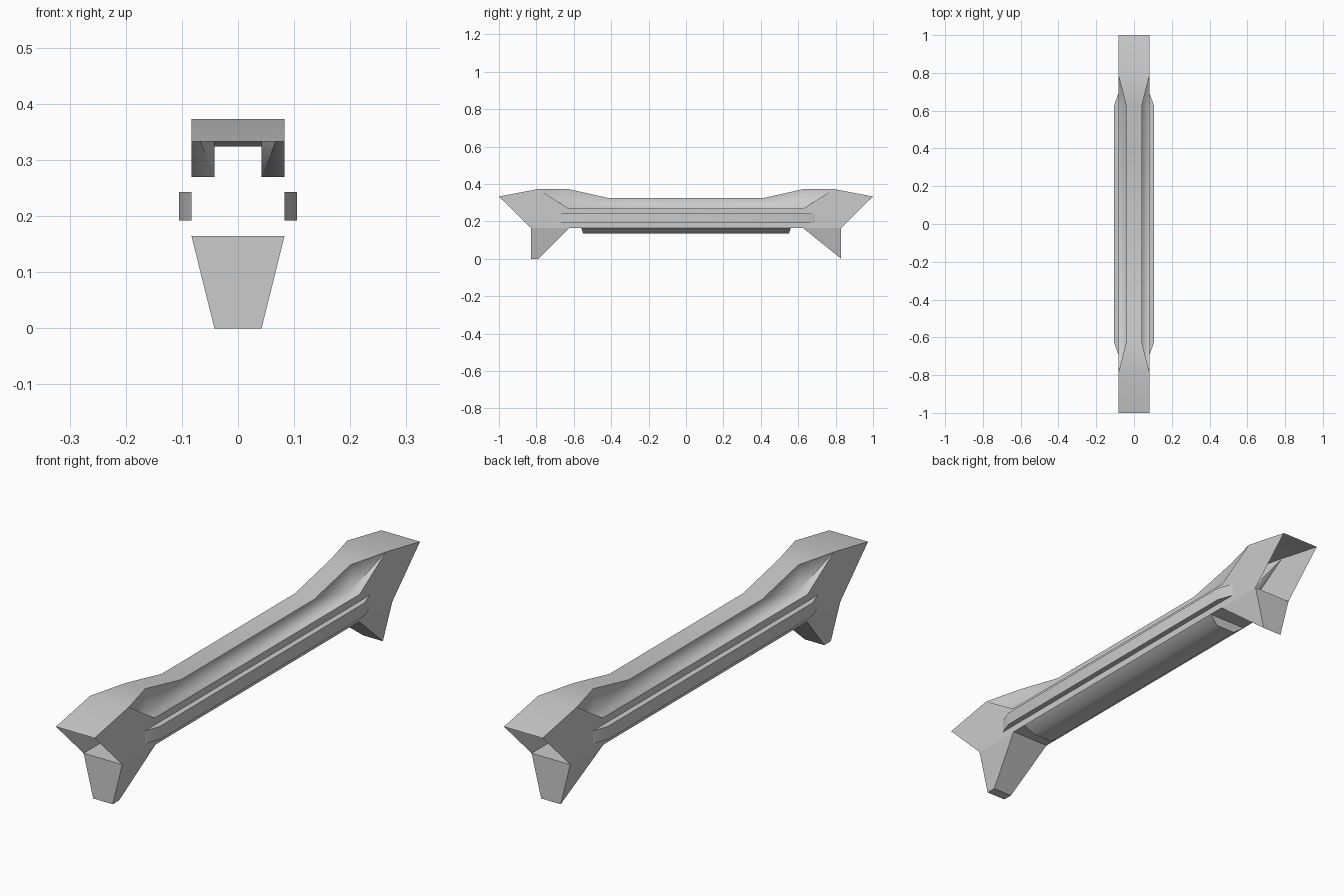
import bpy, bmesh, math
from mathutils import Vector

cube = bpy.data.objects.get("Cube")
if cube:
    bpy.data.objects.remove(cube)

W, N = 0.083, 0.042            # half width of the body, half width of the neck
LEDGE, BASE, TOP, DIP = 0.27, 0.165, 0.373, 0.324

grey = bpy.data.materials.new("plain_grey")
grey.use_nodes = True
grey.diffuse_color = (0.6, 0.6, 0.6, 1)
grey.node_tree.nodes["Principled BSDF"].inputs["Base Color"].default_value = grey.diffuse_color


def finish(name, bm, mirror="", keep_soft=None):
    """Set sharp edges by angle, then make the object with optional mirroring."""
    for f in bm.faces:
        f.smooth = True
    for e in bm.edges:
        soft = keep_soft is not None and all(keep_soft(v.co) for v in e.verts)
        e.smooth = soft or e.calc_face_angle(0) < math.radians(40)
    mesh = bpy.data.meshes.new(name)
    bm.to_mesh(mesh)
    bm.free()
    mesh.materials.append(grey)
    obj = bpy.data.objects.new(name, mesh)
    bpy.context.collection.objects.link(obj)
    if mirror:
        mod = obj.modifiers.new("Mirror", 'MIRROR')
        mod.use_axis = ("x" in mirror, "y" in mirror, False)
        mod.merge_threshold = 0.0005
    return obj


def block(name, points, joint, mirror=""):
    """Convex block, left open on the side where it joins the body."""
    bm = bmesh.new()
    for p in points:
        bm.verts.new(p)
    bmesh.ops.convex_hull(bm, input=bm.verts)
    bmesh.ops.dissolve_limit(bm, angle_limit=0.01, verts=bm.verts, edges=bm.edges)
    bm.normal_update()
    hidden = [f for f in bm.faces if f.normal.dot(Vector(joint)) > 0.99]
    bmesh.ops.delete(bm, geom=hidden, context='FACES')
    return finish(name, bm, mirror)


# Body: one quarter, mirrored both ways, with open slanted ends
points = {
    "mid0": (0, 0, DIP), "mid1": (0, 0.41, DIP), "mid2": (0, 0.63, TOP),
    "mid3": (0, 0.79, TOP), "tip_mid": (0, 1, 0.333),
    "neck0": (N, 0, DIP), "neck1": (N, 0.41, DIP), "neck2": (N, 0.63, TOP),
    "shoulder": (W, 0.79, TOP), "tip": (W, 1, 0.333),
    "inner0": (N, 0, LEDGE), "inner1": (N, 0.63, LEDGE),
    "ledge0": (W, 0, LEDGE), "ledge1": (W, 0.63, LEDGE),
    "base0": (W, 0, BASE), "base1": (W, 0.83, BASE),
    "keel0": (0, 0, BASE), "keel1": (0, 0.83, BASE),
}
faces = [
    "mid0 mid1 neck1 neck0", "mid1 mid2 neck2 neck1",
    "mid2 mid3 shoulder neck2", "mid3 tip_mid tip shoulder",
    "neck0 neck1 neck2 inner1 inner0", "inner0 inner1 ledge1 ledge0",
    "neck2 shoulder inner1", "shoulder ledge1 inner1",
    "ledge0 ledge1 shoulder tip base1 base0", "base0 base1 keel1 keel0",
]
bm = bmesh.new()
verts = {key: bm.verts.new(co) for key, co in points.items()}
inside = Vector((0, 0.75, 0.25))
for names in faces:
    face = bm.faces.new([verts[n] for n in names.split()])
    face.normal_update()
    if face.normal.dot(face.calc_center_median() - inside) < 0:
        face.normal_flip()
finish("body", bm, "xy",
       lambda co: abs(co.x - N) < 0.001 and abs(co.z - LEDGE) < 0.001)

# Side rails with tapered ends
block("side_rails",
      [(x, s * y, z) for s in (-1, 1) for z in (0.192, 0.243)
       for x, y in ((W, 0.69), (0.105, 0.63))],
      (-1, 0, 0), "x")

# Underside bar, narrowing downwards
block("underside_bar",
      [(sx * x, sy * y, z) for sx in (-1, 1) for sy in (-1, 1)
       for x, y, z in ((W, 0.56, BASE), (N, 0.55, 0.135))],
      (0, 0, 1))

# Tapered feet: the front one has a flat sole, the back one ends in an edge
for name, side, soles in (("front_foot", -1, (0.83, 0.79)), ("back_foot", 1, (0.83,))):
    profile = [(W, 0.83, BASE), (W, 0.625, BASE)] + [(N, y, 0) for y in soles]
    block(name, [(sx * x, side * y, z) for sx in (-1, 1) for x, y, z in profile], (0, 0, 1))
